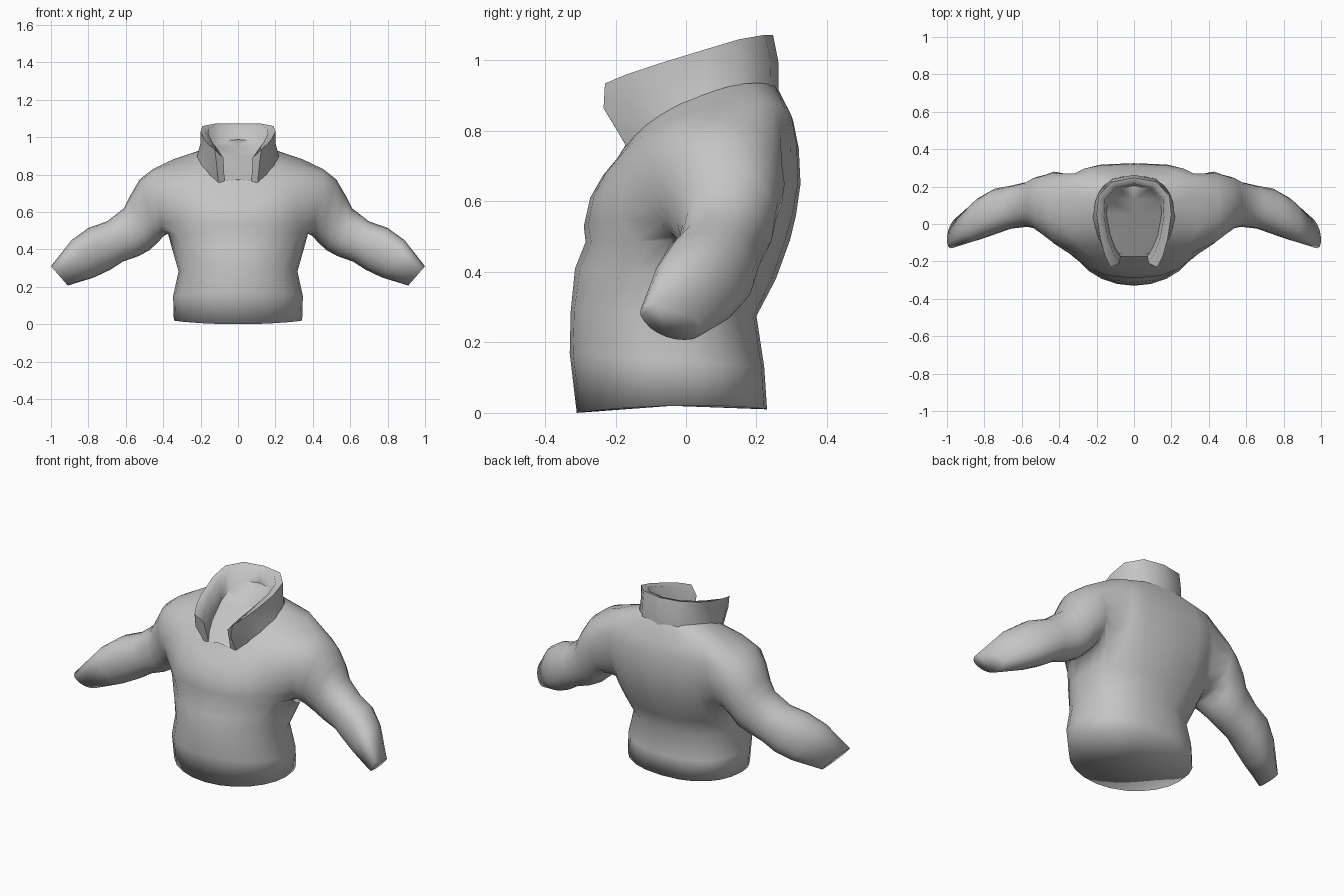
import bpy, bmesh, math

if "Cube" in bpy.data.objects:
    bpy.data.objects.remove(bpy.data.objects["Cube"])

cloth = bpy.data.materials.new("grey_cloth")
cloth.diffuse_color = (0.56, 0.56, 0.56, 1)
cloth.use_nodes = True
cloth.node_tree.nodes["Principled BSDF"].inputs["Base Color"].default_value = cloth.diffuse_color


def finish(bm, name, angle):
    """Turn a half mesh (x >= 0) into a mirrored, smooth-shaded object."""
    me = bpy.data.meshes.new(name)
    bm.to_mesh(me)
    bm.free()
    me.materials.append(cloth)
    ob = bpy.data.objects.new(name, me)
    bpy.context.collection.objects.link(ob)
    mirror = ob.modifiers.new("mirror", 'MIRROR')
    mirror.use_clip = True
    mirror.merge_threshold = 0.002
    bpy.ops.object.select_all(action='DESELECT')
    ob.select_set(True)
    bpy.context.view_layer.objects.active = ob
    bpy.ops.object.shade_smooth_by_angle(angle=math.radians(angle))


def spow(v, n):
    return math.copysign(abs(v) ** (2 / n), v)


# Torso rings: half width, front y, front z, back y, back z, side lift,
# front squareness, back squareness, armhole column spread
RINGS = [
    (.343, -.31, .00, .230, .01, .015, 2.0, 2.4, 1),
    (.347, -.33, .17, .222, .13, .0, 2.0, 2.4, 1),
    (.318, -.327, .29, .200, .275, .0, 2.0, 2.4, .95),
    (.350, -.315, .41, .255, .38, .0, 2.0, 2.5, .8),
    (.375, -.285, .485, .295, .49, .0, 2.2, 2.7, .65),
    (.385, -.29, .53, .312, .56, .02, 2.3, 3.0, .82),
    (.395, -.272, .61, .325, .65, .03, 2.3, 3.2, .95),
    (.395, -.235, .675, .320, .75, .06, 2.3, 3.4, 1),
    (.350, -.200, .715, .304, .83, .09, 2.3, 3.2, .95),
    (.214, -.165, .77, .258, .925, .055, 2.3, 2.4, 1),
]
HALF = 6                 # columns from the side to the front or back centre
LOW, HIGH, SPAN = 4, 8, 3  # armhole rows and half width in columns

bm = bmesh.new()
grid = []
for hw, yf, zf, yb, zb, lift, nf, nb, spread in RINGS:
    row = {}
    for k in range(-HALF, HALF + 1):
        m = abs(k)
        edge = SPAN * spread
        m = m * spread if m <= SPAN else edge + (m - SPAN) * (HALF - edge) / (HALF - SPAN)
        a = math.copysign(m, k) / HALF * math.pi / 2
        n = nf if k < 0 else nb
        c, s = spow(math.cos(a), n), spow(math.sin(a), n)
        if abs(k) == HALF:
            c = 0
        row[k] = bm.verts.new((hw * c, (yf + yb) / 2 + (yb - yf) / 2 * s,
                               (zf + zb) / 2 + (zb - zf) / 2 * s + lift * c * c))
    grid.append(row)
for r in range(len(RINGS) - 1):
    for k in range(-HALF, HALF):
        if LOW <= r < HIGH and -SPAN <= k < SPAN:
            continue
        bm.faces.new((grid[r][k], grid[r][k + 1], grid[r + 1][k + 1], grid[r + 1][k]))

# Closed underside
under = bm.verts.new((0, -.04, .02))
for k in range(-HALF, HALF):
    bm.faces.new((grid[0][k + 1], grid[0][k], under))

# Armhole loop, from the top centre towards the back and round
loop = [grid[HIGH][k] for k in range(0, SPAN)]
loop += [grid[r][SPAN] for r in range(HIGH, LOW, -1)]
loop += [grid[LOW][k] for k in range(SPAN, -SPAN, -1)]
loop += [grid[r][-SPAN] for r in range(LOW, HIGH)]
loop += [grid[HIGH][k] for k in range(-SPAN, 0)]

# Sleeve rings: top x, top z, bottom x, bottom z, front y, back y, twist
SLEEVE = [
    (.455, .83, .40, .47, -.105, .280, 0),
    (.525, .775, .43, .435, -.06, .262, 0),
    (.575, .69, .475, .395, -.025, .250, 0),
    (.61, .62, .53, .365, -.015, .225, 0),
    (.70, .55, .615, .335, -.025, .205, .01),
    (.80, .515, .685, .29, -.055, .190, .02),
    (.89, .45, .77, .25, -.085, .140, .03),
    (1.0, .31, .91, .207, -.118, .03, .04),
]
for tx, tz, bx, bz, yf, yb, twist in SLEEVE:
    ring = []
    for i in range(len(loop)):
        a = 2 * math.pi * i / len(loop)
        c, s = spow(math.cos(a), 2.2), spow(math.sin(a), 2.2)
        ring.append(bm.verts.new(((tx + bx) / 2 + (tx - bx) / 2 * c,
                                  (yf + yb) / 2 + (yb - yf) / 2 * s - twist * c,
                                  (tz + bz) / 2 + (tz - bz) / 2 * c)))
    for i in range(len(loop)):
        j = (i + 1) % len(loop)
        bm.faces.new((ring[i], ring[j], loop[j], loop[i]))
    loop = ring
bm.faces.new(loop[::-1])  # closed cuff
finish(bm, "jacket_body", 110)

# Open stand-up collar, stations from the back centre to the front edge
BASE = [(0, .262, .915), (.12, .242, .915), (.203, .15, .90), (.224, .04, .88),
        (.20, -.05, .84), (.155, -.12, .79), (.105, -.168, .755)]
TOP = [(0, .247, 1.073), (.12, .225, 1.073), (.19, .15, 1.06), (.20, .05, 1.03),
       (.18, -.08, .99), (.155, -.17, .96), (.125, -.23, .935)]
INNER = [(0, .215, 1.063), (.10, .195, 1.063), (.155, .13, 1.05), (.16, .04, 1.02),
         (.138, -.08, .975), (.112, -.15, .94), (.078, -.21, .89)]
bm = bmesh.new()
cols, mids = [], []
for i, (b, t, n) in enumerate(zip(BASE, TOP, INNER)):
    f = i / (len(BASE) - 1)
    mid = [(p + q) / 2 for p, q in zip(b, t)]
    mid[0] *= 1 - .05 * math.sin(f * math.pi)
    mid[1] += .008 * (1 - f) - .035 * f ** 3
    mid[2] += .02 * f
    low = (n[0] * .92, n[1] * .95 + .025 * f, .865 + .57 * n[1] + .02 * f)
    cols.append([bm.verts.new(p) for p in (b, mid, t, n, low)])
    mids.append(cols[0][4] if i == 0 else bm.verts.new((0, low[1], low[2] + .008)))
for i in range(len(cols) - 1):
    p, q = cols[i], cols[i + 1]
    for r in range(4):
        bm.faces.new((p[r], p[r + 1], q[r + 1], q[r]))
    # Lining that closes the neck inside the collar
    if i == 0:
        bm.faces.new((p[4], mids[1], q[4]))
    else:
        bm.faces.new((p[4], mids[i], mids[i + 1], q[4]))
bm.faces.new(cols[-1])
finish(bm, "collar", 75)
